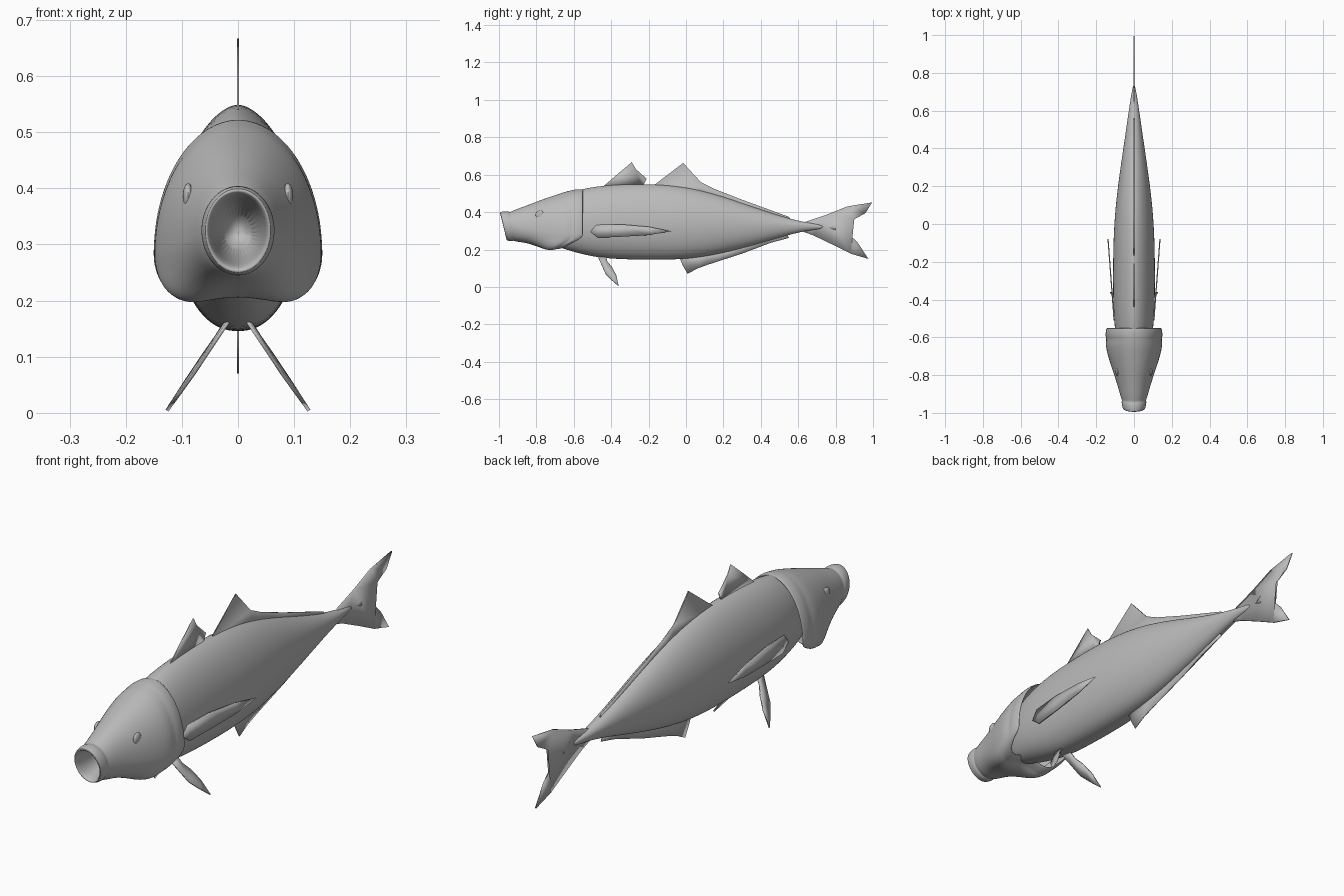
import bpy, bmesh, math
from mathutils import Vector

if "Cube" in bpy.data.objects:
    bpy.data.objects.remove(bpy.data.objects["Cube"])

grey = bpy.data.materials.new("plain grey")
grey.use_nodes = True
GREY = (0.5, 0.5, 0.5, 1)
grey.diffuse_color = GREY
grey.node_tree.nodes["Principled BSDF"].inputs["Base Color"].default_value = GREY


def finish(name, bm, subsurf=0, thickness=0, angle=40):
    bmesh.ops.recalc_face_normals(bm, faces=bm.faces)
    mesh = bpy.data.meshes.new(name)
    bm.to_mesh(mesh)
    bm.free()
    mesh.materials.append(grey)
    ob = bpy.data.objects.new(name, mesh)
    bpy.context.collection.objects.link(ob)
    if thickness:
        mod = ob.modifiers.new("thickness", 'SOLIDIFY')
        mod.thickness, mod.offset = thickness, 0
    if subsurf:
        mod = ob.modifiers.new("smooth", 'SUBSURF')
        mod.levels = mod.render_levels = subsurf
    bpy.ops.object.select_all(action='DESELECT')
    ob.select_set(True)
    bpy.context.view_layer.objects.active = ob
    bpy.ops.object.shade_smooth_by_angle(angle=math.radians(angle))
    return ob


def loft(name, keys, bend=None, caps=(True, True), segments=32, **kw):
    """Rings of (y, half width, top, middle, bottom, top power, bottom power)."""
    bm = bmesh.new()
    rings = []
    for y, w, top, mid, low, p_top, p_low in keys:
        ring = []
        for i in range(segments):
            a = 2 * math.pi * i / segments
            c, s = math.cos(a), math.sin(a)
            x = math.copysign(w * abs(s) ** (p_top if c > 0 else p_low), s)
            if abs(s) < 1e-6:
                x = 0
            z = mid + c * (top - mid if c > 0 else mid - low)
            co = Vector((x, y, z))
            if bend:
                co = bend(co, c, top)
            ring.append(bm.verts.new(co))
        rings.append(ring)
    for r, q in zip(rings, rings[1:]):
        for i in range(segments):
            j = (i + 1) % segments
            bm.faces.new((r[i], r[j], q[j], q[i]))
    for use, ring in zip(caps, (rings[0], rings[-1])):
        if use:
            bm.faces.new(ring)
    return finish(name, bm, **kw)


def fin(name, outline, x_at=lambda y, z: 0, thickness=0.004):
    """Thin plate with a side outline of (y, z) points."""
    bm = bmesh.new()
    bm.faces.new([bm.verts.new((x_at(y, z), y, z)) for y, z in outline])
    bmesh.ops.triangulate(bm, faces=bm.faces)
    return finish(name, bm, thickness=thickness, angle=30)


# Body, from the throat to the tail root
loft("body", [
    (-.76, .05, .43, .33, .24, 1, 1),
    (-.66, .085, .49, .33, .205, 1, .9),
    (-.56, .102, .525, .33, .175, 1.1, .9),
    (-.45, .11, .543, .33, .152, 1.15, .9),
    (-.28, .112, .553, .33, .145, 1.2, .9),
    (-.1, .11, .547, .33, .143, 1.2, .9),
    (.05, .102, .525, .33, .153, 1.2, .9),
    (.2, .086, .484, .33, .18, 1.15, .95),
    (.38, .06, .42, .33, .228, 1.1, 1),
    (.54, .036, .368, .328, .276, 1, 1),
    (.64, .022, .345, .326, .3, 1, 1),
    (.74, .005, .33, .322, .312, 1, 1)], subsurf=2)


# Head shell with hollow mouth, rolled lip and flared gill covers
def head_bend(co, c, top):
    lip = min(max((-.9 - co.y) / .08, 0), 1)
    back = min(max((co.y + .8) / .22, 0), 1)
    under = min(max((-c - .3) / .7, 0), 1)
    keel = max(0, 1 - abs(co.x) / .08) if c < 0 else 0
    return Vector((co.x, co.y + lip * .25 * (top - co.z) - back * under * .11,
                   co.z + back * keel * .035))


loft("head", [
    (-.74, .03, .36, .315, .275, 1, 1),
    (-.9, .05, .385, .325, .265, 1, 1),
    (-.985, .053, .39, .325, .258, 1, 1),
    (-1.0, .058, .4, .325, .25, 1, 1),
    (-.955, .064, .403, .325, .246, 1, 1),
    (-.942, .058, .395, .325, .253, 1, 1),
    (-.925, .066, .405, .32, .246, 1, .9),
    (-.85, .084, .432, .31, .24, 1, .75),
    (-.78, .108, .46, .3, .215, 1, .6),
    (-.7, .134, .488, .29, .195, 1, .45),
    (-.64, .148, .508, .285, .195, 1, .4),
    (-.61, .142, .514, .285, .2, 1, .4),
    (-.59, .149, .519, .285, .2, 1, .4),
    (-.55, .143, .521, .29, .208, 1.05, .4)],
    bend=head_bend, caps=(True, False), subsurf=2, thickness=.008)

# Gill lining inside the covers
loft("gill_lining", [
    (-.78, .085, .42, .3, .235, 1, .6),
    (-.7, .108, .46, .3, .215, 1, .5),
    (-.61, .122, .48, .3, .21, 1, .5)],
    bend=head_bend, caps=(False, False), subsurf=1, thickness=.008)

# Fins on the centre line
fin("first_dorsal_fin", [(-.45, .53), (-.43, .548), (-.37, .6), (-.29, .667),
                         (-.268, .63), (-.21, .578), (-.255, .562), (-.235, .53)])
fin("second_dorsal_fin", [(-.19, .53), (-.14, .562), (-.08, .61), (-.015, .663),
                          (.025, .61), (.08, .56), (.15, .525), (.3, .466), (.55, .375),
                          (.56, .363), (.5, .36), (.3, .42), (.1, .48)])
fin("anal_fin", [(-.04, .17), (-.02, .12), (.008, .07), (.06, .098), (.12, .12),
                 (.3, .178), (.45, .235), (.55, .262), (.54, .285), (.3, .23), (.1, .19)])
fin("tail_fin", [(.57, .335), (.63, .346), (.75, .386), (.86, .43), (.995, .452),
                 (.96, .395), (.9, .362), (.8, .338), (.765, .315), (.8, .304),
                 (.87, .284), (.92, .235), (.975, .15), (.88, .178), (.78, .228),
                 (.68, .276), (.58, .312)], thickness=.006)

# Paired fins and eyes
for side, sx in (("left", 1), ("right", -1)):
    fin(side + "_pectoral_fin",
        [(-.51, .295), (-.48, .332), (-.35, .335), (-.2, .322), (-.08, .298),
         (-.2, .277), (-.35, .268), (-.47, .263)],
        lambda y, z: sx * (.106 + (y + .5) * .075), .006)
    fin(side + "_pelvic_fin",
        [(-.475, .17), (-.45, .115), (-.43, .07), (-.395, .035), (-.36, .004),
         (-.372, .06), (-.395, .105), (-.42, .135), (-.43, .17)],
        lambda y, z: sx * (.03 + (.15 - z) * .62 + (y + .42) * .1), .006)
    bm = bmesh.new()
    bmesh.ops.create_uvsphere(bm, u_segments=20, v_segments=12, radius=.024)
    for v in bm.verts:
        v.co.x *= .4
        v.co += Vector((sx * .089, -.78, .385))
    finish(side + "_eye", bm)
